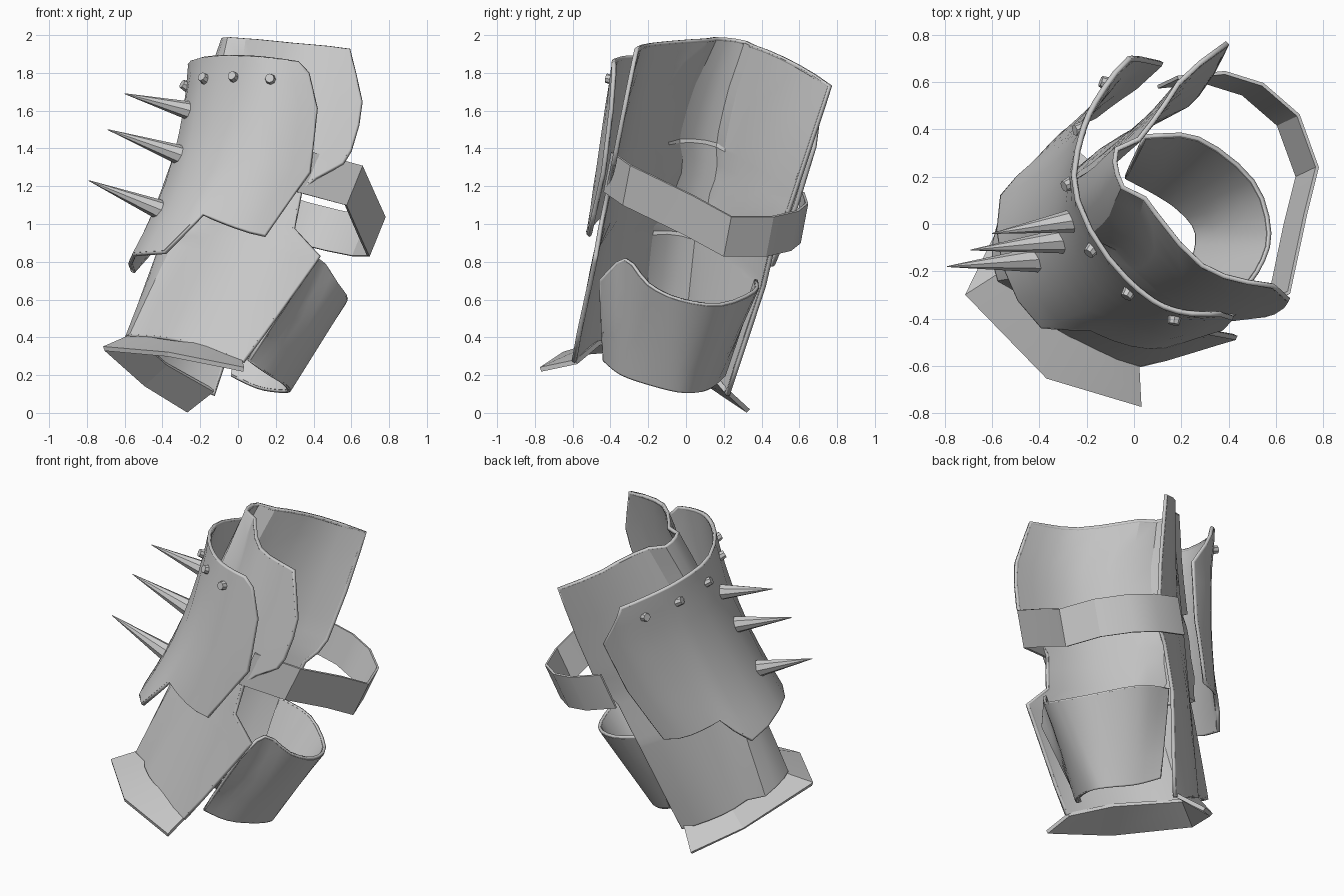
import bpy, math
from mathutils import Vector

if "Cube" in bpy.data.objects:
    bpy.data.objects.remove(bpy.data.objects["Cube"])


def make(name, verts, faces, thick=0.0):
    me = bpy.data.meshes.new(name)
    me.from_pydata([tuple(v) for v in verts], [], faces)
    ob = bpy.data.objects.new(name, me)
    bpy.context.collection.objects.link(ob)
    bpy.ops.object.select_all(action='DESELECT')
    bpy.context.view_layer.objects.active = ob
    ob.select_set(True)
    if thick:
        m = ob.modifiers.new("thickness", 'SOLIDIFY')
        m.thickness, m.offset = thick, 0
        bpy.ops.object.modifier_apply(modifier=m.name)
    bpy.ops.object.shade_smooth_by_angle(angle=math.radians(25))
    return ob


def lookup(table, x):
    """Piecewise linear table of (x, y) pairs."""
    if x <= table[0][0]:
        return table[0][1]
    for (x0, y0), (x1, y1) in zip(table, table[1:]):
        if x <= x1:
            return y0 + (y1 - y0) * (x - x0) / (x1 - x0)
    return table[-1][1]


def section(pts, u, smooth=True):
    """Point at u (0-1) on a 3D section curve."""
    n = len(pts) - 1
    i = min(max(int(u * n), 0), n - 1)
    f = u * n - i
    p1, p2 = Vector(pts[i]), Vector(pts[i + 1])
    if not smooth:
        return p1.lerp(p2, f)
    p0 = Vector(pts[i - 1]) if i else 2 * p1 - p2
    p3 = Vector(pts[i + 2]) if i + 2 <= n else 2 * p2 - p1
    return 0.5 * (2 * p1 + (p2 - p0) * f + (2 * p0 - 5 * p1 + 4 * p2 - p3) * f * f
                  + (3 * p1 - p0 - 3 * p2 + p3) * f ** 3)


def surface(low, high, smooth=True):
    return lambda u, v: section(low, u, smooth).lerp(section(high, u, smooth), v)


ZERO, ONE = [(0, 0)], [(0, 1)]


def plate(name, surf, cols, rows, left=ZERO, right=ONE, bottom=ZERO, top=ONE,
          thick=0.022, rim=0.014, bump=None):
    """Curved sheet trimmed by edge tables, with a thin raised rim."""
    verts, n = [], len(cols)
    for t in rows:
        for s in cols:
            a, b = lookup(left, t), lookup(right, t)
            lo, hi = lookup(bottom, s), lookup(top, s)
            u, v = a + (b - a) * s, lo + (hi - lo) * t
            p = surf(u, v)
            verts.append(p + bump(s, v) if bump else p)
    m = len(rows)
    faces = [(j * n + i, j * n + i + 1, (j + 1) * n + i + 1, (j + 1) * n + i)
             for j in range(m - 1) for i in range(n - 1)]
    make(name, verts, faces, thick)
    if rim:
        loop = ([i for i in range(n)] + [j * n + n - 1 for j in range(1, m)]
                + [(m - 1) * n + i for i in range(n - 2, -1, -1)]
                + [j * n for j in range(m - 2, 0, -1)])
        cu = bpy.data.curves.new(name + "_rim", 'CURVE')
        cu.dimensions = '3D'
        cu.bevel_depth, cu.bevel_resolution = rim, 0
        sp = cu.splines.new('POLY')
        sp.points.add(len(loop) - 1)
        for q, k in zip(sp.points, loop):
            q.co = (*verts[k], 1)
        sp.use_cyclic_u = True
        bpy.context.collection.objects.link(bpy.data.objects.new(name + "_rim", cu))


def cone(name, base, tip, r0, r1, sides):
    base, tip = Vector(base), Vector(tip)
    q = (tip - base).to_track_quat('Z', 'Y')
    ring = [Vector((math.cos(k * math.tau / sides), math.sin(k * math.tau / sides), 0))
            for k in range(sides)]
    verts = [base + q @ (p * r0) for p in ring] + [tip + q @ (p * r1) for p in ring]
    faces = [(k, (k + 1) % sides, sides + (k + 1) % sides, sides + k) for k in range(sides)]
    faces += [tuple(reversed(range(sides))), tuple(range(sides, 2 * sides))]
    return make(name, verts, faces)


def steps(n):
    return [i / n for i in range(n + 1)]


# Inner forearm shell with a stepped ridge down the middle
inner = surface(
    [(.24, -.6, .2), (.02, -.59, .28), (-.2, -.5, .36), (-.39, -.38, .4), (-.5, -.2, .4),
     (-.49, -.02, .34), (-.4, .1, .25), (-.27, .18, .17), (-.13, .22, .1)],
    [(.74, -.27, 1.9), (.5, -.25, 1.93), (.28, -.17, 1.95), (.08, .06, 1.97), (0, .2, 1.97),
     (0, .32, 1.95), (.1, .46, 1.9), (.2, .62, 1.82), (.37, .76, 1.73)])


def ridge(s, v):
    h = lookup([(0, .08), (.345, .05), (.346, .085), (.655, .045), (.656, .085), (1, .07)], v)
    out = Vector((-1, .1, .1)) * h * lookup([(.36, 0), (.40, 1), (.58, 1), (.63, 0)], s)
    curl = lookup([(.35, 0), (.55, .1), (.78, .07), (1, .02)], v)
    return out + Vector((curl * lookup([(.7, 0), (1, 1)], s), 0, 0))


plate("inner_shell", inner,
      [0, .06, .12, .18, .24, .31, .36, .40, .46, .52, .58, .63, .7, .77, .84, .92, 1],
      [0, .1, .2, .3, .34, .35, .37, .43, .5, .55, .6, .65, .66, .7, .78, .85, .93, 1],
      left=[(0, .12), (.37, 0), (.43, .09), (.55, .1), (.6, .07), (.67, 0), (.83, 0), (1, .08)],
      right=[(0, 1), (.35, 1), (.5, .97), (.6, 1), (1, 1)], bump=ridge)

# Outer plate with lobed lower edge, slightly hollow along its length
outer = surface(
    [(.3, -.48, .97), (.05, -.52, .93), (-.2, -.48, .9), (-.4, -.42, .85), (-.57, -.18, .8),
     (-.55, .13, .75), (-.41, .28, .75), (-.24, .42, .77), (-.02, .52, .82)],
    [(.5, -.36, 1.82), (.25, -.38, 1.86), (.06, -.31, 1.88), (-.14, -.1, 1.88), (-.25, .15, 1.85),
     (-.22, .38, 1.8), (-.14, .55, 1.75), (0, .71, 1.68), (.2, .74, 1.6)])


def hollow(s, v):
    return Vector((.26 * v * (1 - v) * math.sin(math.pi * s), 0, 0))


plate("outer_plate", outer,
      [0, .05, .1, .15, .19, .24, .28, .34, .42, .5, .57, .64, .68, .72, .77, .82, .88, .94, 1],
      [0, .12, .24, .36, .5, .62, .75, .88, .95, 1],
      left=[(0, .08), (.36, 0), (.75, .02), (.95, .06), (1, .09)],
      right=[(0, .92), (.36, .97), (.75, .98), (.95, .88), (1, .86)],
      bottom=[(0, 0), (.24, .17), (.34, 0), (.5, .04), (.64, 0), (.72, .15), (1, 0)],
      bump=hollow)

# Rivets along the upper edge of the outer plate
for k, u in enumerate((.165, .29, .395, .53, .66, .8)):
    p = outer(u, .89) + hollow(u, .89)
    nrm = (outer(u, .7) - p).cross(outer(u + .02, .89) - p).normalized()
    if nrm.dot(p - Vector((.25, .2, p.z))) < 0:
        nrm.negate()
    cone(f"rivet_{k}", p, p + nrm * .04, .03, .024, 8)

# Spikes
for k, (b, t) in enumerate([((-.22, .02, 1.59), (-.6, -.04, 1.69)),
                            ((-.29, -.07, 1.36), (-.69, -.11, 1.5)),
                            ((-.4, -.15, 1.07), (-.79, -.18, 1.23))]):
    cone(f"spike_{k}", b, t, .055, .002, 8)

# Flared hand guard at the lower edge
flare = surface(
    [(.03, -.77, .23), (-.37, -.65, .31), (-.71, -.3, .34), (-.5, .12, .15), (-.27, .33, .01)],
    [(.02, -.58, .27), (-.22, -.46, .37), (-.55, -.2, .41), (-.38, .09, .26), (-.13, .21, .12)],
    smooth=False)
plate("flared_guard", flare, steps(4), steps(1), thick=.025, rim=0)

# Wrist guard closing the lower opening
wrist = surface(
    [(.06, -.43, .28), (.16, -.34, .21), (.24, -.2, .16), (.27, -.04, .12), (.2, .06, .12),
     (.1, .13, .14), (-.03, .2, .2)],
    [(.33, -.45, .7), (.42, -.32, .81), (.52, -.2, .68), (.57, -.04, .6), (.5, .18, .57),
     (.27, .36, .64), (.05, .37, .7)])
plate("wrist_guard", wrist, steps(18), steps(4), rim=.012)

# Strap around the forearm
low = [(.31, -.43, 1.17), (.57, -.33, 1.1), (.64, 0, .94), (.69, .2, .83), (.61, .42, .83),
       (.46, .55, .86), (.3, .6, .9), (.1, .58, .96)]
strap = surface(low, [tuple(Vector(p) + Vector((.085, .04, .21))) for p in low], smooth=False)
plate("strap", strap, steps(7), steps(1), thick=.015, rim=0)
